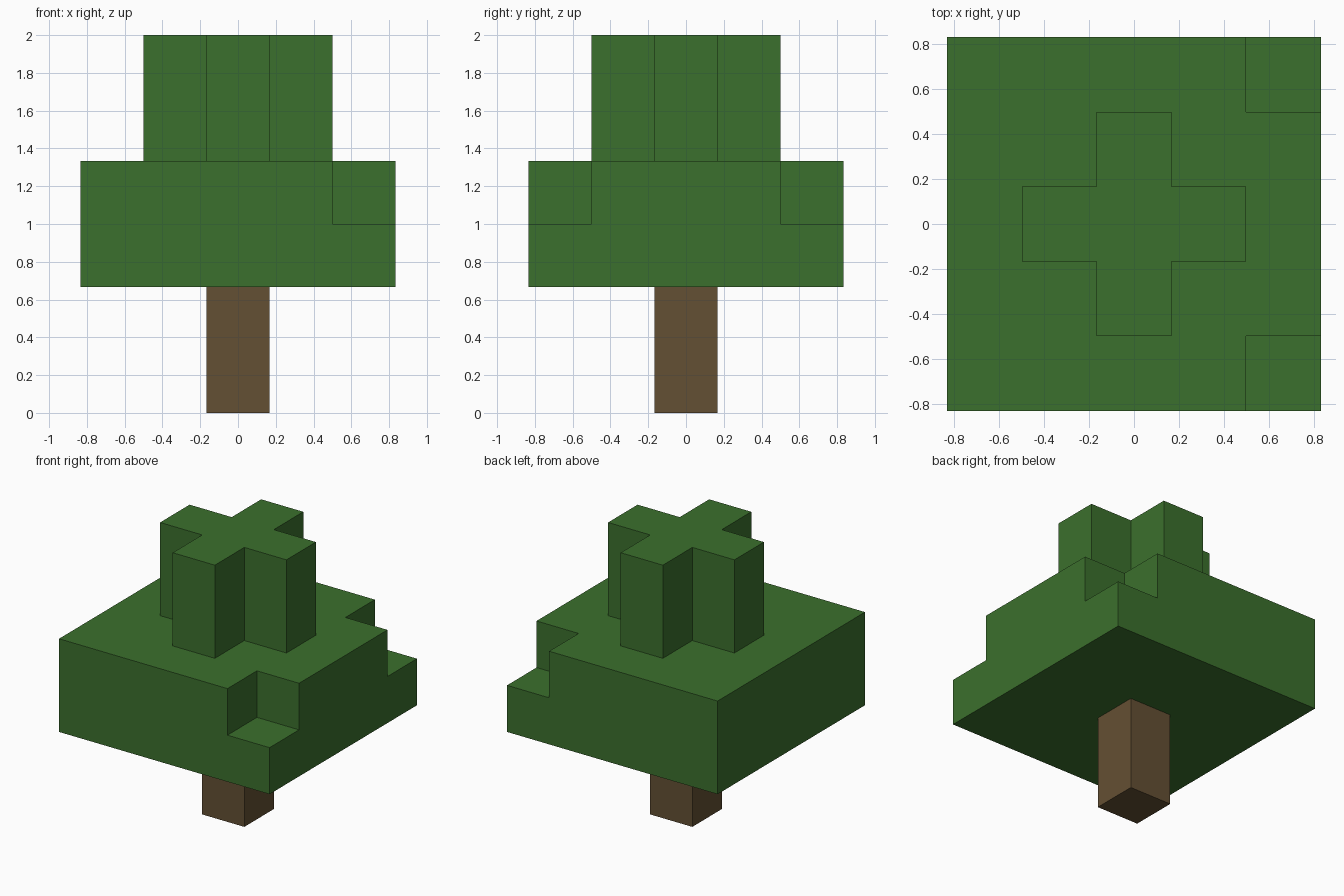
import bpy
import bmesh

U = 1 / 3      # block size
H = U / 2

if "Cube" in bpy.data.objects:
    bpy.data.objects.remove(bpy.data.objects["Cube"], do_unlink=True)


def material(name, rgb):
    mat = bpy.data.materials.new(name)
    mat.use_nodes = True
    mat.diffuse_color = (*rgb, 1)
    bsdf = next(n for n in mat.node_tree.nodes if n.type == "BSDF_PRINCIPLED")
    bsdf.inputs["Base Color"].default_value = (*rgb, 1)
    return mat


def prism(name, outline, z0, z1, mat):
    """Extrude a flat counter-clockwise outline from z0 to z1."""
    bm = bmesh.new()
    base = bm.faces.new([bm.verts.new((x, y, z0)) for x, y in outline])
    top = bmesh.ops.extrude_face_region(bm, geom=[base], use_keep_orig=True)
    verts = [g for g in top["geom"] if isinstance(g, bmesh.types.BMVert)]
    bmesh.ops.translate(bm, verts=verts, vec=(0, 0, z1 - z0))
    bmesh.ops.recalc_face_normals(bm, faces=bm.faces)
    mesh = bpy.data.meshes.new(name)
    bm.to_mesh(mesh)
    bm.free()
    mesh.materials.append(mat)
    obj = bpy.data.objects.new(name, mesh)
    bpy.context.collection.objects.link(obj)
    return obj


def rect(x0, x1, y0, y1):
    return [(x0, y0), (x1, y0), (x1, y1), (x0, y1)]


green = material("leaf green", (0.044, 0.162, 0.026))
brown = material("bark brown", (0.127, 0.080, 0.033))

# Trunk
prism("trunk", rect(-H, H, -H, H), 0, 2 * U, brown)

# Wide lower leaves, with the two upper corners on the left side cut out
W = 5 * H
leaves = prism("lower_leaves", rect(-W, W, -W, W), 2 * U, 4 * U, green)
for side in (-1, 1):
    y0, y1 = sorted((side * 3 * H, side * (W + U)))
    cutter = prism("corner_cutter", rect(3 * H, W + U, y0, y1), 3 * U, 5 * U, green)
    cutter.hide_render = True
    cut = leaves.modifiers.new("corner_notch", "BOOLEAN")
    cut.operation = "DIFFERENCE"
    cut.solver = "EXACT"
    cut.object = cutter
    bpy.context.view_layer.objects.active = leaves
    bpy.ops.object.modifier_apply(modifier=cut.name)
    bpy.data.objects.remove(cutter, do_unlink=True)

# Plus-shaped crown: one arm outline turned through four quarters
cross = []
x_y = [(3 * H, -H), (3 * H, H), (H, H)]
for _ in range(4):
    cross += x_y
    x_y = [(-y, x) for x, y in x_y]
prism("crown_leaves", cross, 4 * U, 6 * U, green)
